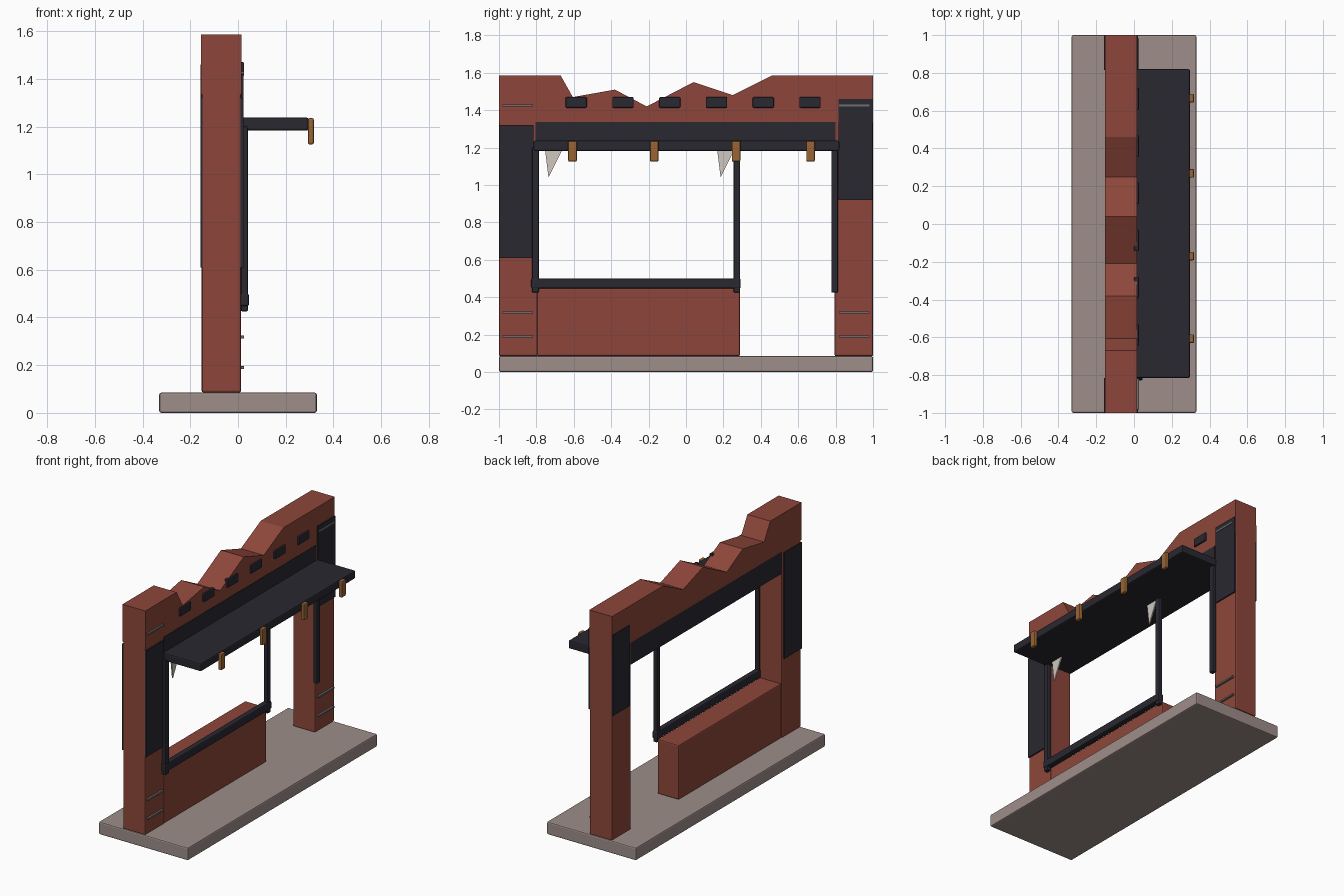
import bpy, bmesh

if "Cube" in bpy.data.objects:
    bpy.data.objects.remove(bpy.data.objects["Cube"])


def material(name, r, g, b):
    m = bpy.data.materials.new(name)
    m.diffuse_color = (r, g, b, 1)
    m.use_nodes = True
    m.node_tree.nodes["Principled BSDF"].inputs["Base Color"].default_value = m.diffuse_color
    return m


BRICK = material("brick_red", 0.27, 0.062, 0.043)
DARK = material("dark_metal", 0.022, 0.021, 0.03)
STONE = material("pale_stone", 0.34, 0.27, 0.255)
BRONZE = material("bronze", 0.32, 0.13, 0.035)
GLASS = material("pale_glass", 0.62, 0.57, 0.52)
STEEL = material("steel", 0.16, 0.15, 0.15)


def finish(name, bm, mat, bevel=0):
    bmesh.ops.recalc_face_normals(bm, faces=bm.faces)
    me = bpy.data.meshes.new(name)
    bm.to_mesh(me)
    bm.free()
    me.materials.append(mat)
    ob = bpy.data.objects.new(name, me)
    bpy.context.collection.objects.link(ob)
    if bevel:
        mod = ob.modifiers.new("bevel", 'BEVEL')
        mod.width = bevel
        mod.segments = 2
    return ob


def box(name, xs, ys, zs, mat, bevel=0):
    """Box given by its min/max range on each axis."""
    bm = bmesh.new()
    bmesh.ops.create_cube(bm, size=1)
    for v in bm.verts:
        v.co = [r[0] if c < 0 else r[1] for c, r in zip(v.co, (xs, ys, zs))]
    return finish(name, bm, mat, bevel)


def slab(name, outline, x0, x1, mat):
    """Extrude a (y, z) outline from x0 to x1."""
    bm = bmesh.new()
    face = bm.faces.new([bm.verts.new((x0, y, z)) for y, z in outline])
    ext = bmesh.ops.extrude_face_region(bm, geom=[face])
    verts = [g for g in ext["geom"] if isinstance(g, bmesh.types.BMVert)]
    bmesh.ops.translate(bm, verts=verts, vec=(x1 - x0, 0, 0))
    return finish(name, bm, mat)


# Ground slab
box("base_slab", (-0.33, 0.33), (-1, 1), (0, 0.085), STONE, 0.008)

# Masonry: pillars, low wall, broken parapet
WALL = (-0.152, 0.013)
box("left_pillar", WALL, (-1, -0.795), (0.085, 1.345), BRICK, 0.008)
box("right_pillar", WALL, (0.795, 1), (0.085, 1.345), BRICK, 0.008)
box("low_wall", (-0.148, 0.011), (-0.797, 0.288), (0.085, 0.45), BRICK, 0.008)
slab("broken_parapet",
     [(-1, 1.335), (-1, 1.585), (-0.67, 1.585), (-0.605, 1.47), (-0.38, 1.51),
      (-0.21, 1.42), (0.04, 1.55), (0.25, 1.48), (0.46, 1.585), (1, 1.585),
      (1, 1.335)], -0.154, 0.015, BRICK)

# Dark lintel above the opening
box("lintel", (-0.15, 0.017), (-0.805, 0.8), (1.185, 1.338), DARK)

# Cladding panels on both faces of each pillar
for side, ys, zs in (("left", (-0.998, -0.815), (0.61, 1.32)),
                     ("right", (0.815, 0.998), (0.92, 1.46))):
    box(side + "_front_panel", (0.0, 0.022), ys, zs, DARK)
    box(side + "_back_panel", (-0.158, -0.14), ys, zs, DARK)

# Window frame posts and sill
for i, y in enumerate((-0.805, 0.272, 0.795)):
    box(f"frame_post_{i}", (0.012, 0.042), (y - 0.018, y + 0.018),
        (0.425, 1.2), DARK, 0.006)
box("window_sill", (0.005, 0.046), (-0.828, 0.292), (0.447, 0.5), DARK, 0.008)

# Awning with bronze hanging tabs
box("awning", (0.012, 0.296), (-0.815, 0.82), (1.183, 1.237), DARK, 0.008)
for i, y in enumerate((-0.607, -0.17, 0.268, 0.666)):
    box(f"awning_tab_{i}", (0.293, 0.318), (y - 0.023, y + 0.023),
        (1.125, 1.235), BRONZE, 0.007)

# Small vents along the parapet
for i in range(6):
    y = -0.587 + 0.25 * i
    box(f"vent_{i}", (0.0, 0.026), (y - 0.057, y + 0.057),
        (1.413, 1.47), DARK, 0.006)

# Glass shards hanging from the frame
for i, y in enumerate((-0.755, 0.165)):
    slab(f"glass_shard_{i}", [(y, 1.2), (y + 0.1, 1.2), (y + 0.02, 1.04)],
         0.026, 0.034, GLASS)

# Thin rods across the pillars
for side, y in (("left", -0.9), ("right", 0.9)):
    for i, z in enumerate((0.19, 0.318, 1.425)):
        box(f"{side}_rod_{i}", (0.01, 0.026), (y - 0.082, y + 0.082),
            (z - 0.006, z + 0.006), STEEL, 0.002)
